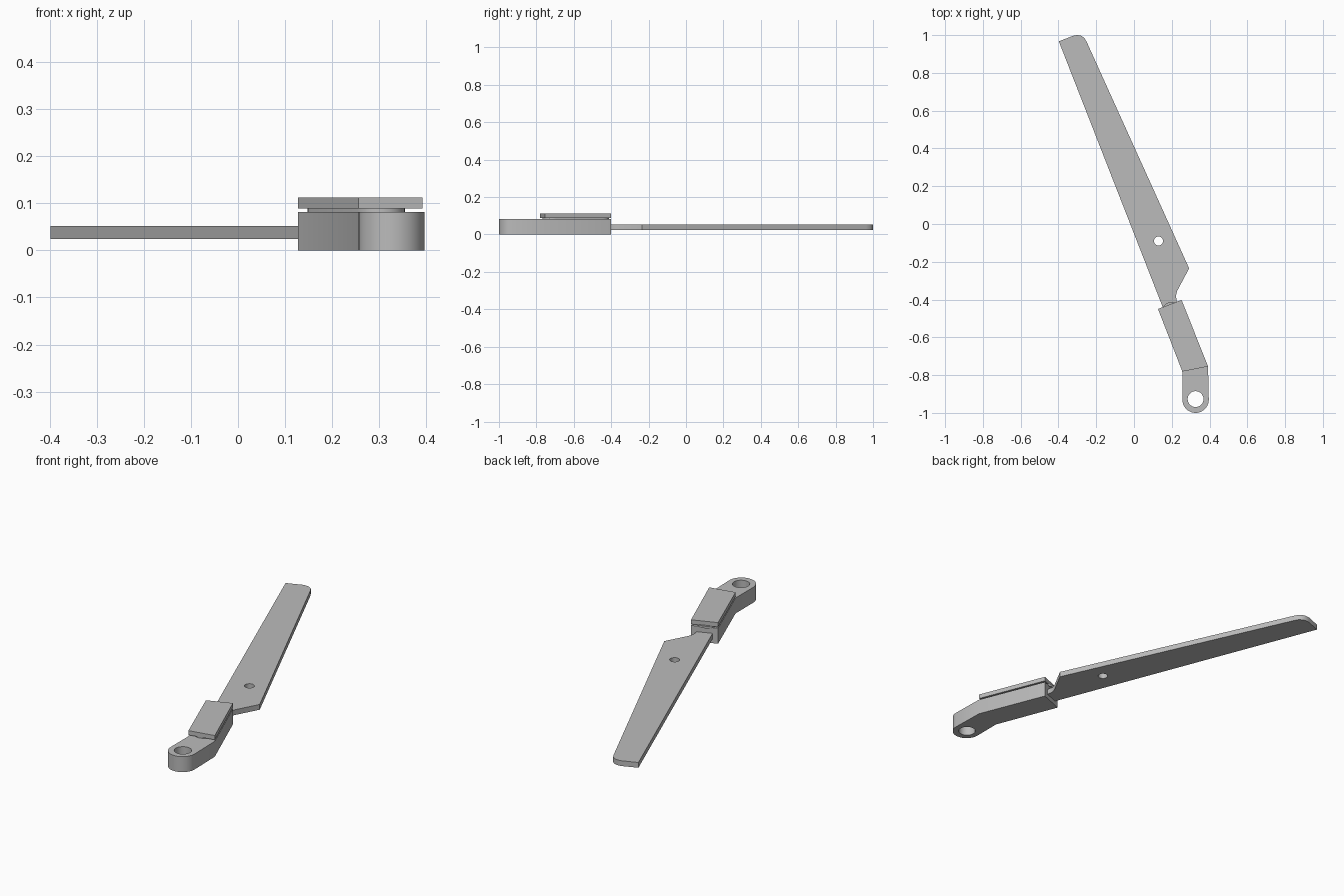
import bpy, bmesh
from math import sin, cos, pi, atan2
from mathutils import Vector

default = bpy.data.objects.get("Cube")
if default:
    bpy.data.objects.remove(default, do_unlink=True)

GREY = (0.5, 0.5, 0.5, 1.0)
metal = bpy.data.materials.new("plain_grey")
metal.use_nodes = True
metal.diffuse_color = GREY
metal.node_tree.nodes["Principled BSDF"].inputs["Base Color"].default_value = GREY


def arc(cx, cy, r, start, end, steps):
    """Points along an arc, both ends included."""
    return [(cx + r * cos(start + (end - start) * i / steps),
             cy + r * sin(start + (end - start) * i / steps))
            for i in range(steps + 1)]


def slab(name, outline, z0, z1, hole=None):
    """Extrude a flat outline, with an optional round hole (x, y, radius)."""
    bm = bmesh.new()
    loops = [outline]
    if hole:
        loops.append(arc(*hole, 0, 2 * pi, 32)[:-1])
    for pts in loops:
        vs = [bm.verts.new((x, y, z0)) for x, y in pts]
        for a, b in zip(vs, vs[1:] + vs[:1]):
            bm.edges.new((a, b))
    bmesh.ops.triangle_fill(bm, edges=bm.edges[:], use_beauty=True)
    ext = bmesh.ops.extrude_face_region(bm, geom=bm.faces[:])
    top = [g for g in ext["geom"] if isinstance(g, bmesh.types.BMVert)]
    bmesh.ops.translate(bm, verts=top, vec=(0, 0, z1 - z0))
    bmesh.ops.recalc_face_normals(bm, faces=bm.faces[:])
    mesh = bpy.data.meshes.new(name)
    bm.to_mesh(mesh)
    bm.free()
    mesh.materials.append(metal)
    obj = bpy.data.objects.new(name, mesh)
    bpy.context.collection.objects.link(obj)
    bpy.ops.object.select_all(action="DESELECT")
    obj.select_set(True)
    bpy.context.view_layer.objects.active = obj
    bpy.ops.object.shade_smooth_by_angle(angle=pi / 6)
    return obj


# Corners shared by the handle and its cover plate
back_left, back_right = (0.252, -0.402), (0.127, -0.45)
bend_left, bend_right = (0.392, -0.754), (0.256, -0.781)

# Handle: angled bar that bends into a rounded pivot lug
slab("handle", [back_right, *arc(0.326, -0.93, 0.07, pi, 2 * pi, 20),
                bend_left, back_left][:1] + [bend_right]
     + arc(0.326, -0.93, 0.07, pi, 2 * pi, 20) + [bend_left, back_left],
     0, 0.082, hole=(0.326, -0.927, 0.042))

# Round-ended spacer carrying the cover plate
a, b, r = Vector((0.2, -0.465)), Vector((0.302, -0.715)), 0.052
turn = atan2(b.y - a.y, b.x - a.x)
slab("spacer", arc(b.x, b.y, r, turn - pi / 2, turn + pi / 2, 16)
     + arc(a.x, a.y, r, turn + pi / 2, turn + 3 * pi / 2, 16), 0.08, 0.091)

# Cover plate
slab("cover_plate", [back_right, bend_right, bend_left, back_left], 0.089, 0.112)

# Blade with rounded tip corner, angled heel and a tang inside the handle
blade = [(-0.398, 0.967), (0.15, -0.435), (0.168, -0.48), (0.238, -0.455),
         (0.226, -0.41), (0.222, -0.38), (0.228, -0.355), (0.292, -0.235),
         (-0.25, 0.963), (-0.262, 0.984), (-0.28, 0.997), (-0.3, 1.0),
         (-0.318, 0.998)]
slab("blade", blade, 0.024, 0.052, hole=(0.13, -0.09, 0.024))
